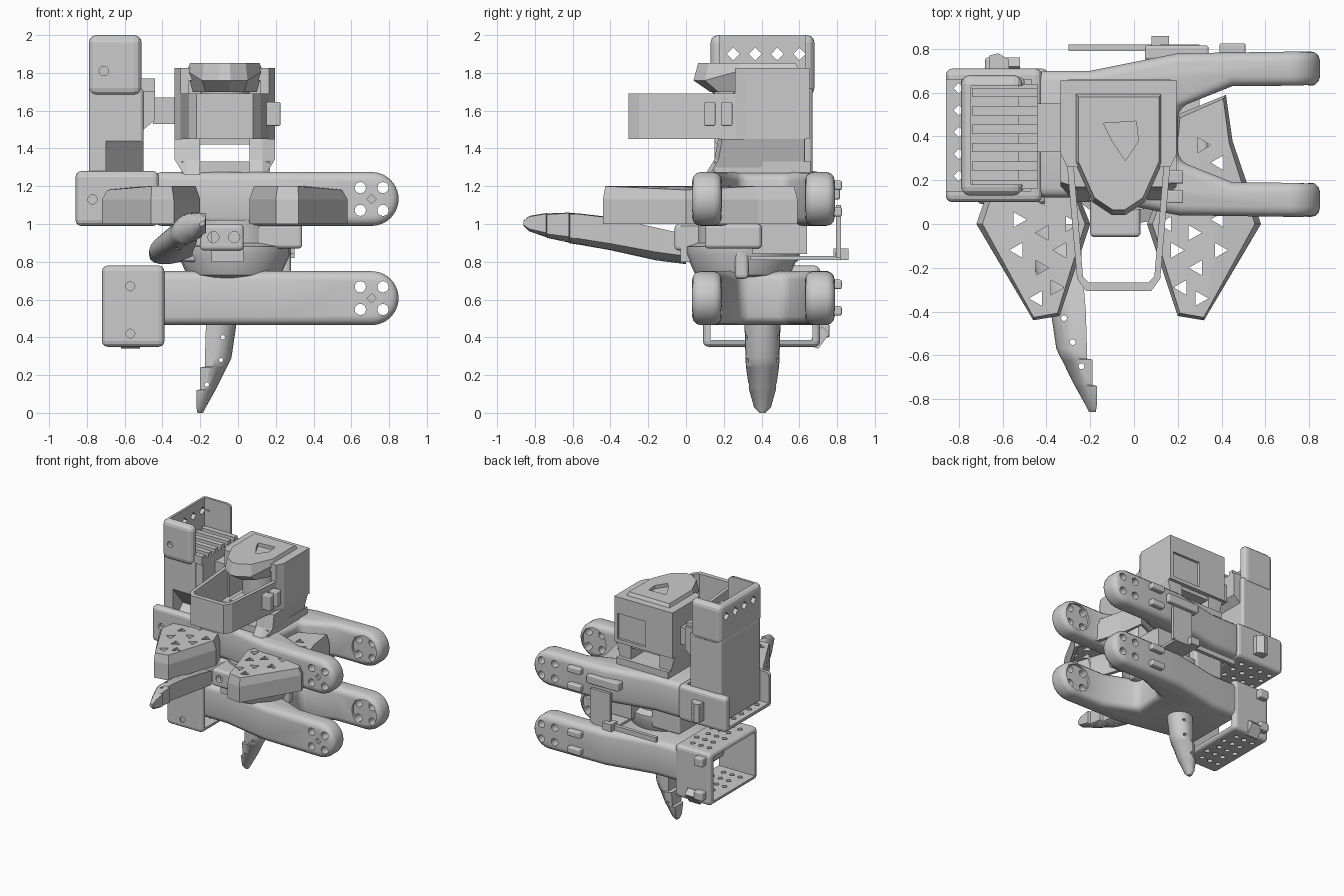
import bpy, bmesh, math
from math import pi, sin, cos

if "Cube" in bpy.data.objects:
    bpy.data.objects.remove(bpy.data.objects["Cube"])


def finish(bm, name):
    bmesh.ops.recalc_face_normals(bm, faces=bm.faces)
    me = bpy.data.meshes.new(name)
    bm.to_mesh(me)
    bm.free()
    ob = bpy.data.objects.new(name, me)
    bpy.context.collection.objects.link(ob)
    return ob


def place(axis, u, v, w):
    return {'z': (u, v, w), 'y': (u, w, v), 'x': (w, u, v)}[axis]


def loft_into(bm, rings, top=True, bottom=True):
    vs = [[bm.verts.new(p) for p in r] for r in rings]
    n = len(vs[0])
    for a, b in zip(vs, vs[1:]):
        for i in range(n):
            bm.faces.new((a[i], a[(i + 1) % n], b[(i + 1) % n], b[i]))
    if bottom:
        bm.faces.new(vs[0][::-1])
    if top:
        bm.faces.new(vs[-1])


def loft(name, rings, **kw):
    bm = bmesh.new()
    loft_into(bm, rings, **kw)
    return finish(bm, name)


def prism(name, pts, axis, a, b):
    return loft(name, [[place(axis, u, v, w) for u, v in pts] for w in (a, b)])


def box(name, x0, x1, y0, y1, z0, z1, r=0):
    ob = prism(name, [(x0, y0), (x1, y0), (x1, y1), (x0, y1)], 'z', z0, z1)
    return bevel(ob, r) if r else ob


def apply(ob, kind, **props):
    m = ob.modifiers.new(kind, kind)
    for k, v in props.items():
        setattr(m, k, v)
    bpy.context.view_layer.objects.active = ob
    bpy.ops.object.modifier_apply(modifier=m.name)
    return ob


def bevel(ob, w, seg=3):
    return apply(ob, 'BEVEL', width=w, segments=seg, limit_method='ANGLE', angle_limit=math.radians(40))


def cut(ob, cutter, op='DIFFERENCE'):
    apply(ob, 'BOOLEAN', object=cutter, operation=op)
    bpy.data.objects.remove(cutter)
    return ob


def drill(ob, axis, centres, r, a, b, n=4):
    bm = bmesh.new()
    for u, v in centres:
        loft_into(bm, [[place(axis, u + r * cos(2 * pi * i / n), v + r * sin(2 * pi * i / n), w)
                        for i in range(n)] for w in (a, b)])
    return cut(ob, finish(bm, 'drill'))


def smooth(ob, deg=35):
    bpy.ops.object.select_all(action='DESELECT')
    ob.select_set(True)
    bpy.context.view_layer.objects.active = ob
    bpy.ops.object.shade_smooth_by_angle(angle=math.radians(deg))
    return ob


# Forked leg links, rounded at the tips, with bolt holes through both arms
def fork(name, z0):
    r, cx = 0.1425, 0.7075
    cz = z0 + r
    front = [(-.45, .12), (-.2, .12), (.2, .04), (.9, .03), (.9, .19), (.45, .19), (.2, .29)]
    ob = prism(name, front + [(x, .82 - y) for x, y in front[::-1]], 'z', z0 - .1, z0 + .4)
    arc = [(cx + r * sin(pi * i / 20), cz - r * cos(pi * i / 20)) for i in range(21)]
    cut(ob, prism('stadium', [(-.6, z0)] + arc + [(-.6, z0 + 2 * r)], 'y', -.2, 1), 'INTERSECT')
    bevel(ob, .045)
    for a, b in ((.17, .3), (.52, .65)):
        drill(ob, 'y', [(cx, cz)], .11, a, b, 24)
    drill(ob, 'y', [(cx + i * .06, cz + j * .06) for i in (-1, 1) for j in (-1, 1)], .03, -.1, 1, 12)
    drill(ob, 'y', [(cx, cz)], .025, -.1, .05)
    return smooth(ob)


fork('lower_leg_link', .465)
fork('upper_leg_link', .99)

# Lower servo housing, open at both ends, with perforated top and bottom
lower = box('lower_servo_housing', -.72, -.39, .09, .71, .35, .78, .03)
cut(lower, box('c', -.9, -.3, .13, .67, .385, .745))
drill(lower, 'z', [(-.64 + .075 * i + .035 * (j % 2), .21 + .1 * j) for i in range(3) for j in range(5)], .024, .2, .9)
drill(lower, 'y', [(-.57, .67), (-.57, .42)], .024, 0, .1, 12)
for i, z in enumerate((.4, .68)):
    box(f'housing_clip_{i}', -.68, -.6, .70, .76, z, z + .07, .01)
prism('housing_tail_clip', [(.64, .36), (.7, .34), (.76, .42), (.72, .46)], 'x', -.62, -.52)

# Upper servo bracket
upper = box('upper_servo_bracket', -.86, -.42, .10, .71, .99, 1.28, .03)
cut(upper, box('c', -1, -.47, .15, .66, 1.03, 1.4))
drill(upper, 'z', [(-.8 + .09 * i, .22 + .1 * j) for i in range(4) for j in range(5)], .024, .9, 1.1)
drill(upper, 'y', [(-.77, 1.13)], .025, 0, .13, 12)

# Shoulder column, with sloping recess towards the front
column = box('shoulder_column', -.79, -.5, .15, .67, 1.03, 1.72, .02)
cut(column, prism('c', [(.1, 1.1), (.28, 1.28), (.1, 1.5)], 'x', -.7, -.4))

# Shoulder tray, open on top and towards the head
tray = box('shoulder_tray', -.79, -.51, .13, .68, 1.68, 2, .04)
cut(tray, box('c', -.745, -.3, .18, .63, 1.73, 2.2))
drill(tray, 'x', [(.25 + .117 * i, 1.9) for i in range(4)], .034, -.9, -.7)
drill(tray, 'y', [(-.71, 1.81)], .025, 0, .16, 12)
for i in range(6):
    y = .16 + .084 * i
    box(f'tray_slat_{i}', -.74, -.44, y, y + .042, 1.7, 1.77)
prism('shoulder_clamp', [(-.53, 1.5), (-.5, 1.5), (-.44, 1.55), (-.44, 1.74), (-.53, 1.74)], 'y', .17, .64)
box('head_connector', -.45, -.32, .33, .55, 1.53, 1.67)

# Head: hollow band with tapering front, raised rear block
half = [(.265, .655), (.265, .32), (.235, .26), (.19, -.25), (.15, -.305)]
inner = [(.235, .6), (.235, .32), (.205, .26), (.163, -.24), (.135, -.268)]


def mirrored(pts, cx=-.07):
    return [(cx + x, y) for x, y in pts] + [(cx - x, y) for x, y in pts[::-1]]


band = prism('head_band', mirrored(half), 'z', 1.45, 1.69)
cut(band, prism('c', mirrored(inner), 'z', 1.3, 1.9))
block = prism('head_block', mirrored([(.265, .655), (.265, .32), (.235, .26)]), 'z', 1.45, 1.825)
cut(block, box('c', -.26, .12, .1, .5, 1.4, 1.76))
for part in (band, block):
    cut(part, box('c', -.09, .165, .635, .7, 1.48, 1.69))
drill(block, 'x', [(.46, 1.57)], .025, .17, .3, 12)
for i, y in enumerate((.095, .185)):
    box(f'band_clip_{i}', .14, .225, y, y + .06, 1.52, 1.645, .008)

# Faceted helmet plate with a five-sided opening
shell = [(.2, .6), (.2, .28), (.12, .1), (.03, .04)]
ring = mirrored(shell)
helmet = loft('helmet', [[(-.07 + (x + .07) * .85, .35 + (y - .35) * .72, 1.70) for x, y in ring],
                         [(x, y, 1.76 + .05 * (y > .2)) for x, y in ring],
                         [(-.07 + (x + .07) * .92, .35 + (y - .35) * .92, 1.853) for x, y in ring]])
cut(helmet, prism('c', [(-.14, .46), (.01, .47), (.02, .38), (-.04, .29), (-.1, .38)], 'z', 1.74, 2))
core = [[(-.07 + .13 * cos(i * pi / 8), .38 + .13 * sin(i * pi / 8), z) for i in range(16)] for z in (1.5, 1.76)]
smooth(loft('head_core', core))

# Neck cheeks either side of the open throat
neck = [(.1, 1.26), (.15, 1.34), (.17, 1.45), (.63, 1.45), (.63, 1.26)]
for side, s in (('left', -1), ('right', 1)):
    rings = [[(-.07 + s * w, y, z) for y, z in neck] for w in (.13, .2)]
    rings.append([(-.07 + s * (.265 - .05 * (z < 1.3)), y * .95 + .03, z) for y, z in neck])
    loft(f'neck_cheek_{side}', rings)
box('throat_plate', -.22, .07, .2, .62, 1.42, 1.46)
box('neck_base', -.3, .17, .15, .66, 1.24, 1.33)

# Chest wings: faceted open shells with triangular cut-outs
wing = [(.49, .59), (.52, .38), (.65, 0), (.39, -.44), (.27, -.42), (.13, 0), (.25, .3), (.27, .5)]
for side, s in (('left', -1), ('right', 1)):
    low = [(-.07 + s * x, y, 1.0) for x, y in wing]
    mid = [(-.07 + s * x, y, 1.13) for x, y in wing]
    high = [(-.07 + s * (.37 + (x - .37) * .9), y * .97, 1.2 - .02 * (x > .6)) for x, y in wing]
    ob = loft(f'chest_wing_{side}', [low, mid, high], bottom=False)
    apply(ob, 'SOLIDIFY', thickness=.03)
    spots = [(.26, -.12), (.36, -.2), (.46, -.12), (.29, -.29), (.37, -.34), (.22, .0),
             (.34, -.04), (.46, .02), (.36, .12), (.46, .28), (.38, .36)]
    for k in range(2):
        drill(ob, 'z', [(-.07 + s * x, y) for x, y in spots[k::2]], s * .04 * (1 - 2 * k), 1.1, 1.3, 3)


# Horn-shaped toes: flat stepped inner side, rounded outer side
def horn(name, secs, fn):
    rings = []
    for t, lo, hi, hw in secs:
        ring = [(lo, -hw * .8), (lo, hw * .8)]
        m = lo + (hi - lo) * .35
        ring += [(m + (hi - m) * sin(a * pi / 10), hw * cos(a * pi / 10)) for a in range(11)]
        rings.append([fn(t, u, v) for u, v in ring])
    return smooth(loft(name, rings), 30)


toe = [(0, -.215, -.185, .015), (.03, -.22, -.17, .045), (.12, -.22, -.12, .07), (.125, -.2, -.117, .071),
       (.24, -.2, -.06, .087), (.245, -.175, -.057, .088), (.29, -.175, -.035, .09),
       (.46, -.17, -.01, .095), (.52, -.17, 0, .095)]
lower_toe = horn('lower_toe', toe, lambda t, u, v: (u, .405 + v, t))
drill(lower_toe, 'y', [(-.08, .4), (-.09, .28), (-.165, .15)], .012, .2, .6, 8)
upper_toe = horn('front_toe', toe[:-1] + [(.7, -.15, .08, .09), (.86, -.15, .08, .08)],
                 lambda t, u, v: (-.39 - u, t - .86, 1.0 + v * .9 - .03 * t - .15 * max(0, t - .35) + .25 * (-.19 - u)))
drill(upper_toe, 'z', [(-.24, -.65), (-.28, -.54), (-.32, -.43)], .014, .7, 1.2, 8)

# Hip joint between the two links
hip = [[(-.02 + r * cos(i * pi / 12), .3 + r * sin(i * pi / 12), z) for i in range(24)]
       for r, z in ((.2, .71), (.25, .73), (.3, .84), (.3, .88), (.24, .9), (.24, 1.02))]
smooth(loft('hip_joint', hip))
plate = box('hip_plate', -.2, .03, -.06, .3, .86, 1.0, .02)
drill(plate, 'y', [(-.13, .93), (-.02, .93)], .03, -.1, .0, 12)
drill(plate, 'x', [(0, .93), (.12, .93)], .03, -.02, .1, 12)
box('hip_front_block', -.14, .03, -.03, .2, .8, .99)
box('hip_side_block', .03, .34, .1, .4, .87, 1.0, .02)
box('hip_servo', .05, .3, .35, .64, .84, 1.0)
box('hip_hook', .16, .28, .26, .33, .71, .86, .02)
box('hip_left_block', -.36, -.1, .1, .6, .8, 1.0, .02)

# Rear cable bracket and snap clips
box('rear_bracket_foot', .08, .28, .34, .82, .81, .83)
box('rear_bracket_post', .12, .3, .795, .82, .82, 1.1)
box('rear_bracket_bar', -.3, .2, .79, .82, .81, .85)
box('rear_bracket_tab', .08, .16, .78, .86, .81, .87)
for i, z in enumerate((.465, .99)):
    for j in (.05, .19):
        box(f'cable_clip_{i}_{j}', .39, .51, .76, .825, z + j, z + j + .05, .01)
box('upper_cable_rail', .05, .34, .75, .815, 1.13, 1.2, .01)
prism('bracket_rear_fin', [(-.66, .66), (-.57, .66), (-.57, .75), (-.62, .78), (-.66, .77)], 'z', 1.05, 1.2)
